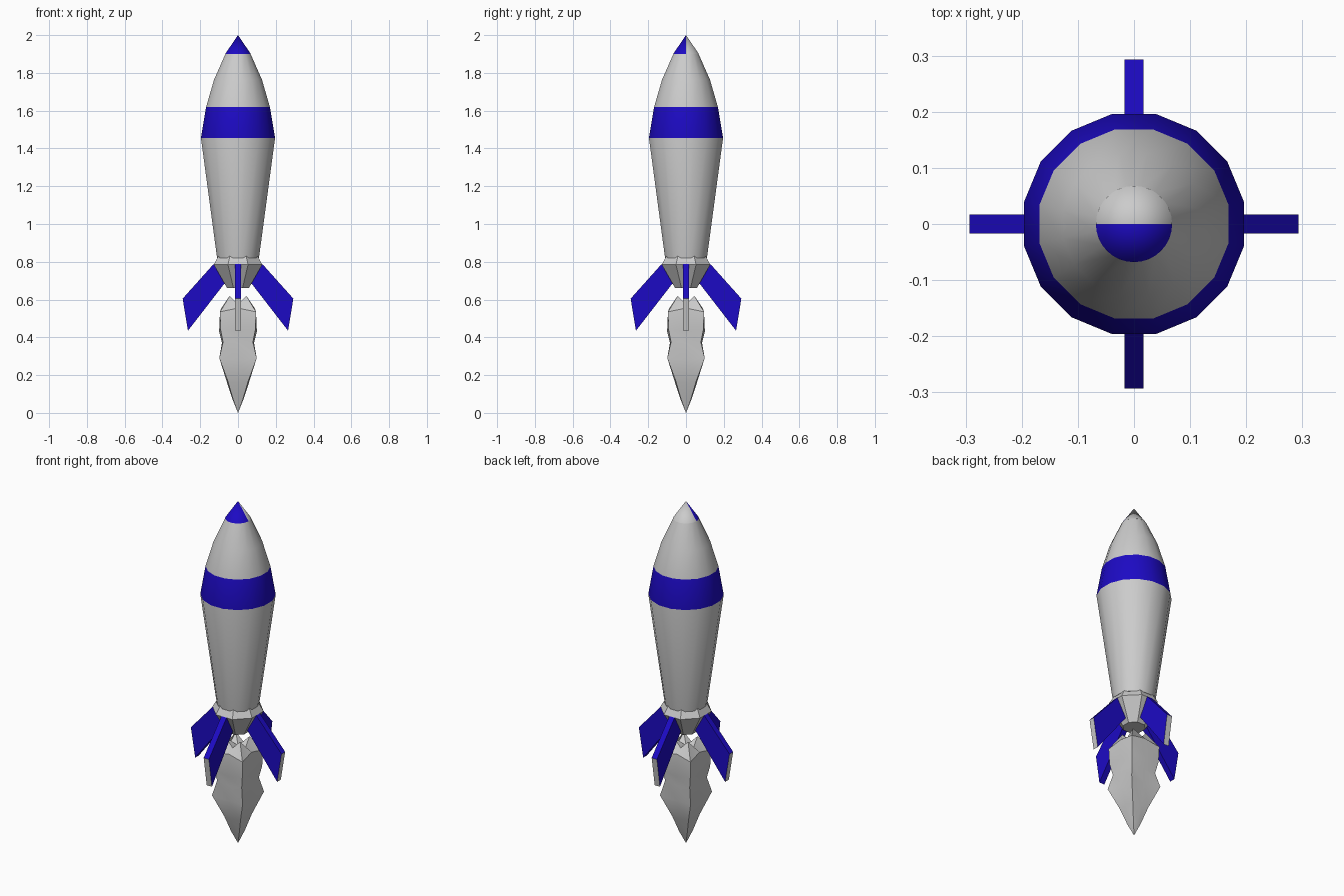
import bpy, bmesh, math

if "Cube" in bpy.data.objects:
    bpy.data.objects.remove(bpy.data.objects["Cube"])

blue = bpy.data.materials.new("blue_paint")
blue.diffuse_color = (0.012, 0.003, 0.55, 1)
blue.use_nodes = True
blue.node_tree.nodes["Principled BSDF"].inputs["Base Color"].default_value = blue.diffuse_color
grey = bpy.data.materials.new("grey_paint")
grey.diffuse_color = (0.6, 0.6, 0.6, 1)
grey.use_nodes = True
grey.node_tree.nodes["Principled BSDF"].inputs["Base Color"].default_value = grey.diffuse_color


def make_object(name, bm, smooth=True, mats=(grey, blue)):
    bmesh.ops.recalc_face_normals(bm, faces=bm.faces[:])
    mesh = bpy.data.meshes.new(name)
    bm.to_mesh(mesh)
    bm.free()
    obj = bpy.data.objects.new(name, mesh)
    bpy.context.collection.objects.link(obj)
    for m in mats:
        mesh.materials.append(m)
    if smooth:
        bpy.ops.object.select_all(action='DESELECT')
        obj.select_set(True)
        bpy.context.view_layer.objects.active = obj
        bpy.ops.object.shade_smooth_by_angle(angle=math.radians(35))
    return obj


def bridge(bm, a, b, mat=0):
    n = len(a)
    for i in range(n):
        j = (i + 1) % n
        bm.faces.new((a[i], a[j], b[j], b[i])).material_index = mat


def fan(bm, ring, tip):
    n = len(ring)
    return [bm.faces.new((ring[i], ring[(i + 1) % n], tip)) for i in range(n)]


def circle(bm, r, z, n, phase):
    return [bm.verts.new((r * math.cos(2 * math.pi * i / n + phase),
                          r * math.sin(2 * math.pi * i / n + phase), z))
            for i in range(n)]


def lathe(name, profile, n, phase, blue_bands=()):
    bm = bmesh.new()
    rings = [circle(bm, r, z, n, phase) for r, z in profile]
    for k in range(len(rings) - 1):
        bridge(bm, rings[k], rings[k + 1], int(k in blue_bands))
    bm.faces.new(rings[0])
    bm.faces.new(rings[-1])
    return make_object(name, bm)


# Sixteen-sided hull with a painted band
lathe("hull", [(0.113, 0.82), (0.2, 1.455), (0.172, 1.62), (0.129, 1.765), (0.068, 1.9)],
      16, math.pi / 16, blue_bands=(1,))

# Nose tip, front half painted
bm = bmesh.new()
ring = circle(bm, 0.068, 1.9, 32, 0)
for f in fan(bm, ring, bm.verts.new((0, 0, 2.0))):
    f.material_index = int(f.calc_center_median().y < 0)
bm.faces.new(ring)
make_object("nose_tip", bm)

# Eight-sided nozzle
lathe("nozzle", [(0.062, 0.66), (0.139, 0.785), (0.112, 0.83)], 8, math.pi / 8)

# Four swept fins with unpainted tips
outline = [(0.13, 0.787), (0.06, 0.70), (0.265, 0.435), (0.293, 0.605)]
for k, side in enumerate(("right", "back", "left", "front")):
    bm = bmesh.new()
    a = [bm.verts.new((x, -0.017, z)) for x, z in outline]
    b = [bm.verts.new((x, 0.017, z)) for x, z in outline]
    bm.faces.new(a).material_index = 1
    bm.faces.new(b).material_index = 1
    bridge(bm, a, b, 1)
    for f in bm.faces:
        if f.calc_center_median().x > 0.27:
            f.material_index = 0
    fin = make_object(side + "_fin", bm, smooth=False)
    fin.rotation_euler.z = k * math.pi / 2

# Exhaust flame: axis radius, diagonal radius, axis height, diagonal height
levels = [(0.05, 0.062, 0.575, 0.62), (0.088, 0.135, 0.555, 0.535),
          (0.1, 0.13, 0.43, 0.44), (0.085, 0.112, 0.37, 0.375),
          (0.085, 0.14, 0.28, 0.29), (0.058, 0.075, 0.16, 0.165),
          (0.028, 0.036, 0.07, 0.07)]
bm = bmesh.new()
rings = []
for ra, rd, za, zd in levels:
    ring = []
    for i in range(8):
        r, z = (rd, zd) if i % 2 else (ra, za)
        t = i * math.pi / 4
        ring.append(bm.verts.new((r * math.cos(t), r * math.sin(t), z)))
    rings.append(ring)
for a, b in zip(rings, rings[1:]):
    bridge(bm, a, b)
fan(bm, rings[0], bm.verts.new((0, 0, 0.57)))
fan(bm, rings[-1], bm.verts.new((0, 0, 0)))
make_object("exhaust_flame", bm)
